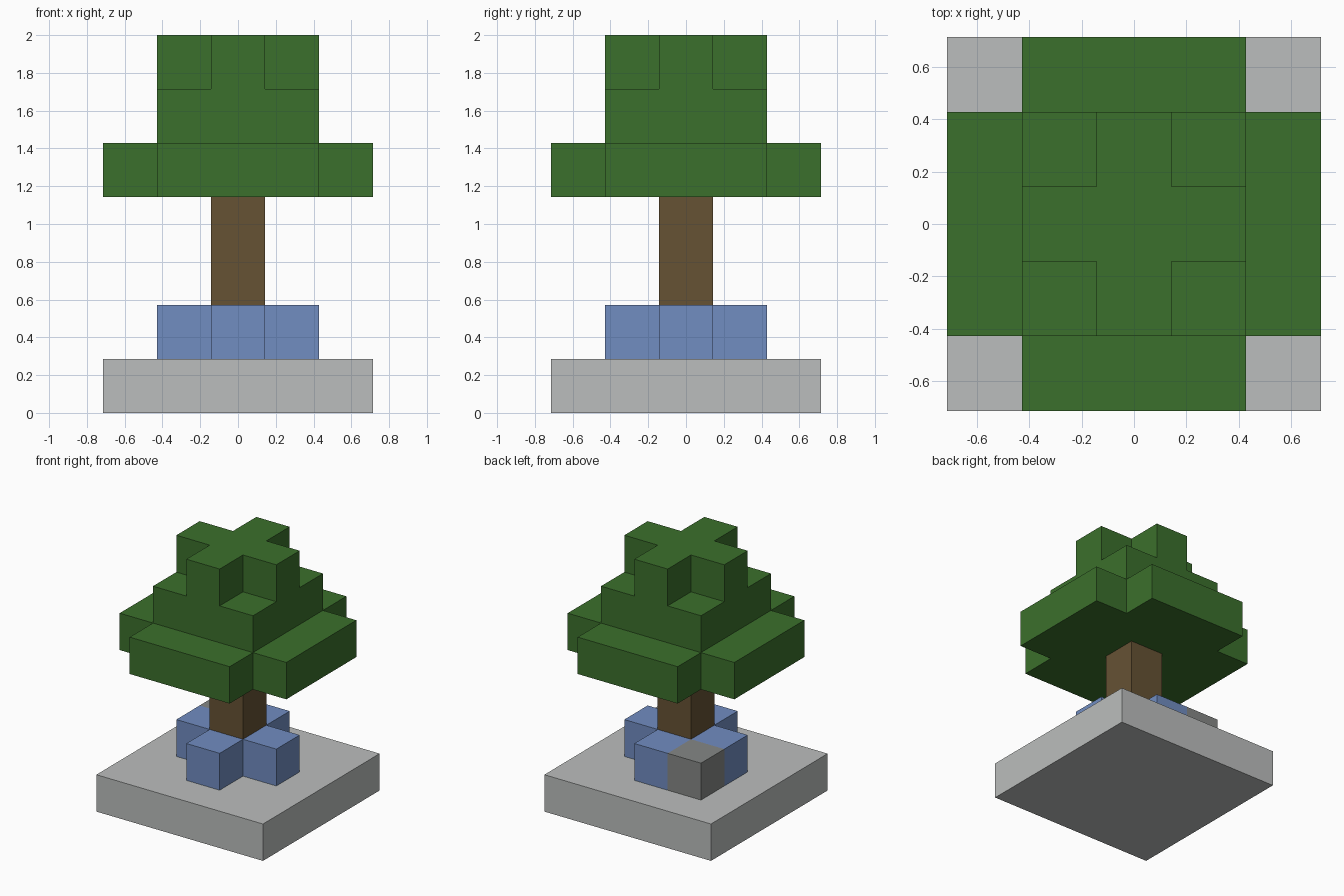
import bpy
import bmesh

cube = bpy.data.objects.get("Cube")
if cube:
    bpy.data.objects.remove(cube, do_unlink=True)

U = 2 / 7  # one block; the model is seven blocks tall


def material(name, rgb):
    mat = bpy.data.materials.new(name)
    mat.use_nodes = True
    color = (*rgb, 1)
    mat.diffuse_color = color
    mat.node_tree.nodes["Principled BSDF"].inputs["Base Color"].default_value = color
    return mat


def square(half, cx=0, cy=0):
    return [(cx + sx * half, cy + sy * half)
            for sx, sy in ((-1, -1), (1, -1), (1, 1), (-1, 1))]


def cross(outer, inner):
    """Square outline with its four corners notched out."""
    corner = [(outer, -inner), (outer, inner), (inner, inner)]
    points = []
    for _ in range(4):
        points += corner
        corner = [(-y, x) for x, y in corner]
    return points


def slab(name, outline, bottom, height, mat):
    """Extrude an outline, given in blocks, straight up."""
    bm = bmesh.new()
    face = bm.faces.new([bm.verts.new((x * U, y * U, bottom * U)) for x, y in outline])
    top = bmesh.ops.extrude_face_region(bm, geom=[face], use_keep_orig=True)["geom"]
    verts = [v for v in top if isinstance(v, bmesh.types.BMVert)]
    bmesh.ops.translate(bm, verts=verts, vec=(0, 0, height * U))
    bmesh.ops.recalc_face_normals(bm, faces=bm.faces)
    mesh = bpy.data.meshes.new(name)
    bm.to_mesh(mesh)
    bm.free()
    mesh.materials.append(mat)
    obj = bpy.data.objects.new(name, mesh)
    bpy.context.collection.objects.link(obj)
    return obj


stone = material("light stone", (0.50, 0.515, 0.51))
rock = material("dark rock", (0.235, 0.245, 0.237))
blue = material("flower blue", (0.165, 0.266, 0.535))
bark = material("bark brown", (0.133, 0.084, 0.034))
leaf = material("leaf green", (0.044, 0.162, 0.025))

# Ground
slab("base_slab", square(2.5), 0, 1, stone)
slab("flower_bed", cross(1.5, 0.5), 1, 1, blue)
slab("corner_rock", square(0.5, -1, 1), 1, 1, rock)

# Tree
slab("trunk", square(0.5), 1, 3, bark)
slab("lower_foliage", cross(2.5, 1.5), 4, 1, leaf)
slab("middle_foliage", square(1.5), 5, 1, leaf)
slab("top_foliage", cross(1.5, 0.5), 6, 1, leaf)
